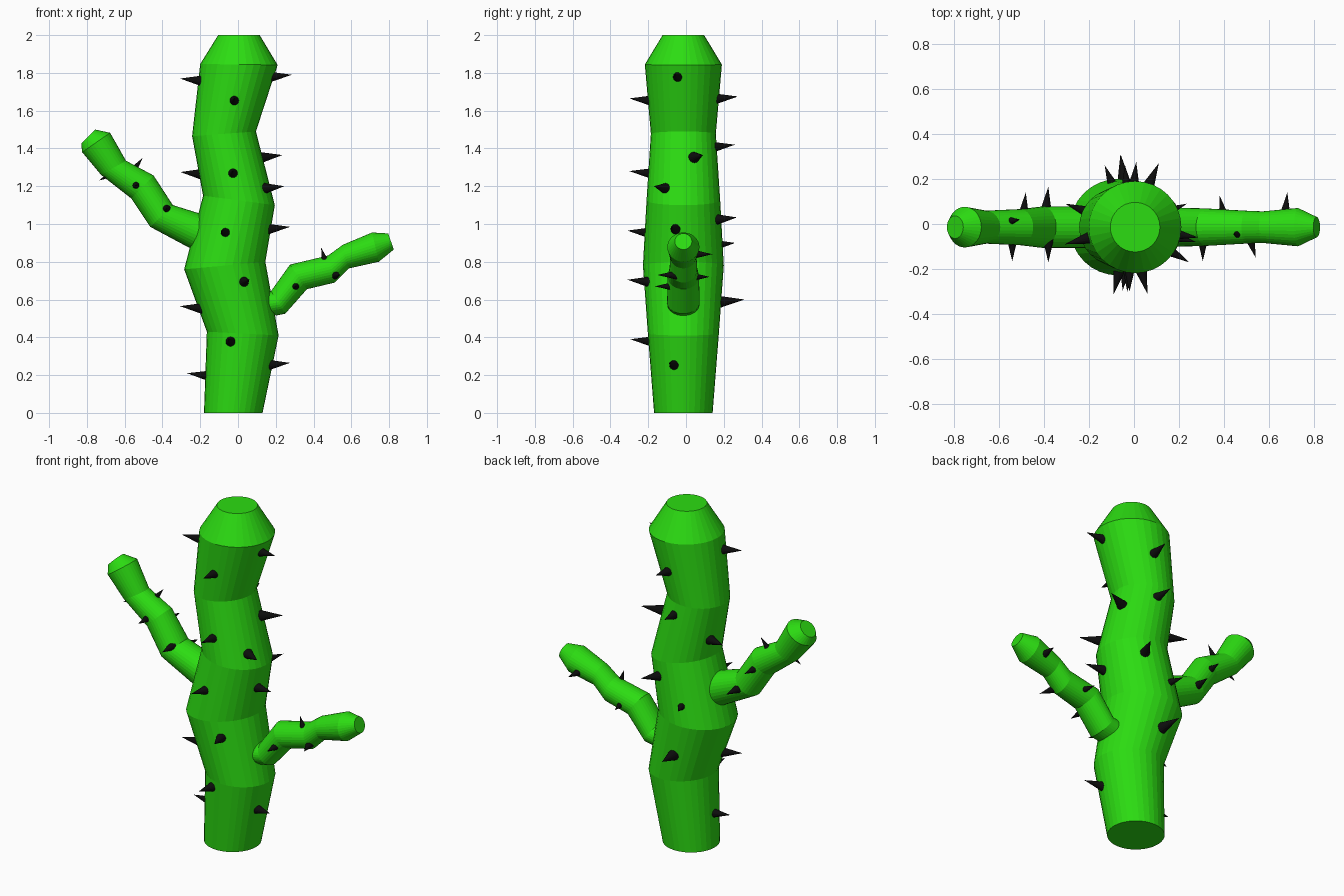
import bpy, bmesh
from math import cos, sin, pi
from mathutils import Vector


def material(name, col):
    m = bpy.data.materials.new(name)
    m.diffuse_color = col
    return m


GREEN = material("cactus_green", (0.025, 0.72, 0.006, 1))
BLACK = material("spine_black", (0.004, 0.004, 0.004, 1))
Y0 = -0.014


def finish(bm, name, mat):
    bmesh.ops.recalc_face_normals(bm, faces=bm.faces)
    me = bpy.data.meshes.new(name)
    bm.to_mesh(me)
    bm.free()
    me.materials.append(mat)
    ob = bpy.data.objects.new(name, me)
    bpy.context.collection.objects.link(ob)
    return ob


def limb(name, rings, sides=32):
    """Loft rings given as two opposite rim points (x, z, x, z) and a y radius."""
    bm = bmesh.new()
    loops = []
    for xa, za, xb, zb, ry in rings:
        c = Vector(((xa + xb) / 2, Y0, (za + zb) / 2))
        h = Vector(((xb - xa) / 2, 0, (zb - za) / 2))
        loops.append([bm.verts.new(c + h * cos(2 * pi * i / sides)
                                   + Vector((0, ry * sin(2 * pi * i / sides), 0)))
                      for i in range(sides)])
    for a, b in zip(loops, loops[1:]):
        for i in range(sides):
            j = (i + 1) % sides
            bm.faces.new((a[i], a[j], b[j], b[i]))
    bm.faces.new(loops[0])
    bm.faces.new(loops[-1])
    return finish(bm, name, GREEN)


def spines(name, items, length, radius):
    """Cones given by tip position and pointing direction."""
    bm = bmesh.new()
    for tip, d in items:
        d = Vector(d).normalized()
        m = d.to_track_quat('Z', 'Y').to_matrix().to_4x4()
        m.translation = Vector(tip) - d * length / 2
        bmesh.ops.create_cone(bm, cap_ends=True, segments=16, radius1=radius,
                              radius2=0, depth=length, matrix=m)
    return finish(bm, name, BLACK)


# Trunk
limb("trunk", [
    (-.18, 0, .13, 0, .155), (-.165, .43, .215, .41, .188),
    (-.285, .76, .145, .80, .214), (-.185, 1.15, .195, 1.10, .195),
    (-.243, 1.465, .095, 1.49, .172), (-.20, 1.847, .21, 1.842, .204),
    (-.105, 2, .115, 2, .11)])

# Arms
limb("left_arm", [
    (-.10, .81, -.02, .98, .095), (-.25, .87, -.185, 1.05, .092),
    (-.465, .985, -.345, 1.10, .092), (-.565, 1.135, -.447, 1.257, .08),
    (-.725, 1.26, -.593, 1.335, .073), (-.825, 1.38, -.677, 1.483, .09),
    (-.83, 1.427, -.757, 1.50, .05)])
limb("right_arm", [
    (.20, .515, .10, .635, .085), (.25, .525, .175, .645, .086),
    (.365, .655, .275, .785, .083), (.513, .69, .477, .833, .073),
    (.587, .765, .555, .89, .07), (.745, .80, .71, .955, .085),
    (.825, .865, .795, .95, .045)])

# Trunk spines: tips on the right, left, front and back
tips = [
    (.285, -.06, 1.79), (.235, .09, 1.365), (.245, -.17, 1.2), (.275, -.08, .985), (.275, -.09, .265),
    (-.307, -.09, 1.77), (-.305, .09, 1.275), (-.307, -.09, .565), (-.27, -.03, .21),
    (-.02, -.30, 1.665), (-.03, -.30, 1.28), (-.09, -.31, .965), (.06, -.31, .705), (-.05, -.295, .39),
    (.01, .275, 1.675), (-.04, .26, 1.42), (.11, .27, 1.035), (-.13, .26, .9), (-.06, .31, .6)]
spines("trunk_spines", [(t, (t[0] + .02, t[1] - Y0, .03)) for t in tips], .14, .033)

# Arm spines
spines("left_arm_spines", [
    ((-.54, -.165, 1.205), (0, -1, 0)), ((-.38, -.17, 1.08), (0, -1, 0)),
    ((-.48, .14, 1.17), (.1, 1, 0)), ((-.38, .165, 1.03), (.1, 1, 0)),
    ((-.505, .02, 1.35), (.6, .1, .8)), ((-.735, -.03, 1.23), (-.9, 0, -.5))], .11, .026)
spines("right_arm_spines", [
    ((.305, -.165, .67), (0, -1, 0)), ((.54, -.15, .73), (.3, -1, 0)),
    ((.38, .125, .72), (-.2, 1, 0)), ((.68, .14, .84), (.1, 1, 0)),
    ((.44, -.045, .875), (-.3, 0, 1))], .11, .026)
